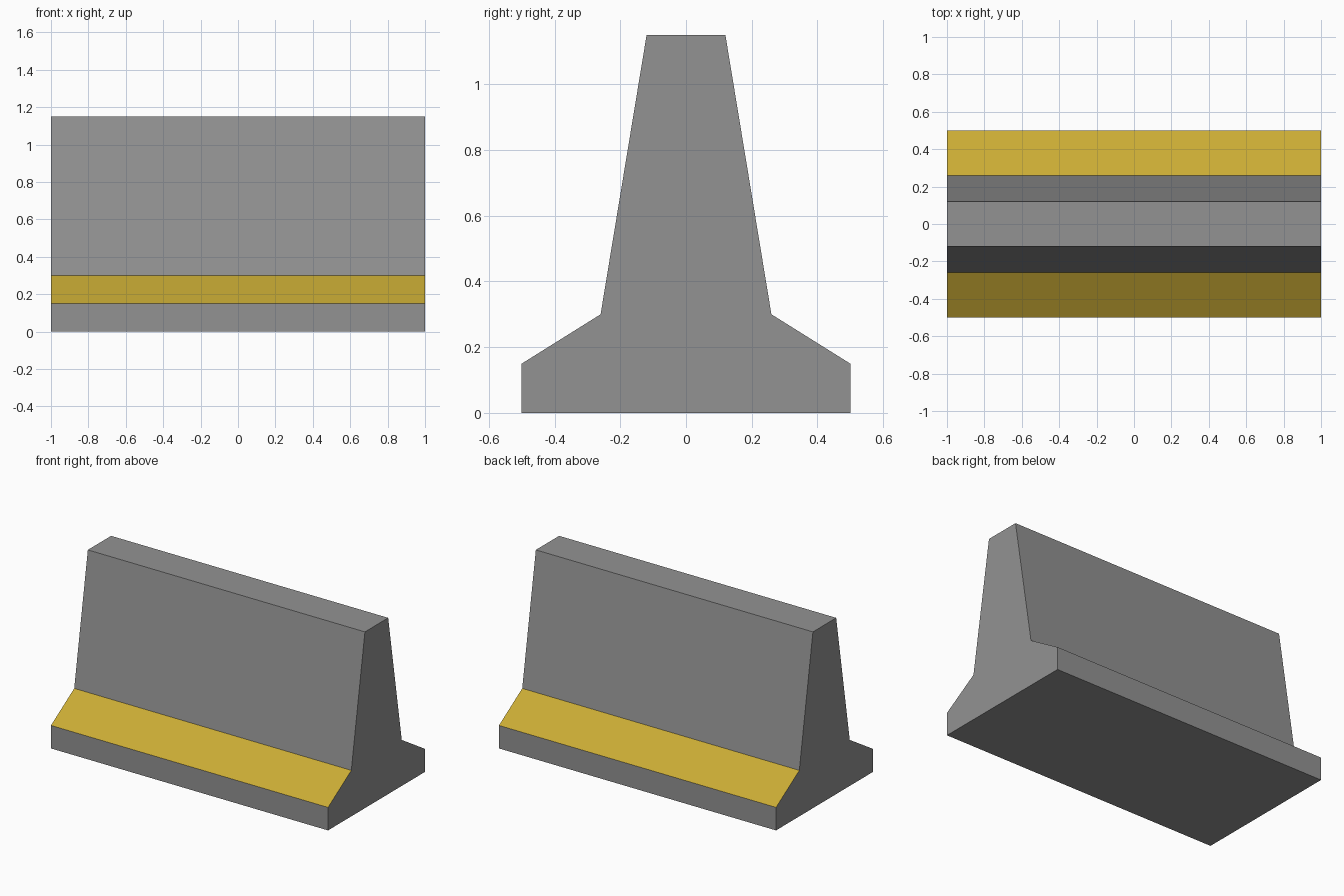
import bpy
import bmesh

cube = bpy.data.objects.get("Cube")
if cube:
    bpy.data.objects.remove(cube, do_unlink=True)


def make_material(name, color):
    mat = bpy.data.materials.new(name)
    mat.use_nodes = True
    mat.diffuse_color = color
    bsdf = next(n for n in mat.node_tree.nodes if n.type == "BSDF_PRINCIPLED")
    bsdf.inputs["Base Color"].default_value = color
    bsdf.inputs["Roughness"].default_value = 0.9
    return mat


concrete = make_material("concrete grey", (0.29, 0.29, 0.29, 1))
yellow = make_material("safety yellow", (0.59, 0.41, 0.035, 1))

# Half of the cross-section (y, z) from the foot up, mirrored to close it
LENGTH = 2.0
half = [(0.5, 0), (0.5, 0.15), (0.26, 0.3), (0.12, 1.15)]
profile = half + [(-y, z) for y, z in reversed(half)]

# Extrude the cross-section along x
bm = bmesh.new()
end = bm.faces.new([bm.verts.new((-LENGTH / 2, y, z)) for y, z in profile])
extruded = bmesh.ops.extrude_face_region(bm, geom=[end])["geom"]
verts = [v for v in extruded if isinstance(v, bmesh.types.BMVert)]
bmesh.ops.translate(bm, verts=verts, vec=(LENGTH, 0, 0))
bmesh.ops.recalc_face_normals(bm, faces=bm.faces)

# Paint the two sloped foot faces yellow
bm.normal_update()
for face in bm.faces:
    face.material_index = int(0.5 < face.normal.z < 0.95)

mesh = bpy.data.meshes.new("road_barrier")
bm.to_mesh(mesh)
bm.free()
mesh.materials.append(concrete)
mesh.materials.append(yellow)
barrier = bpy.data.objects.new("road_barrier", mesh)
bpy.context.collection.objects.link(barrier)
